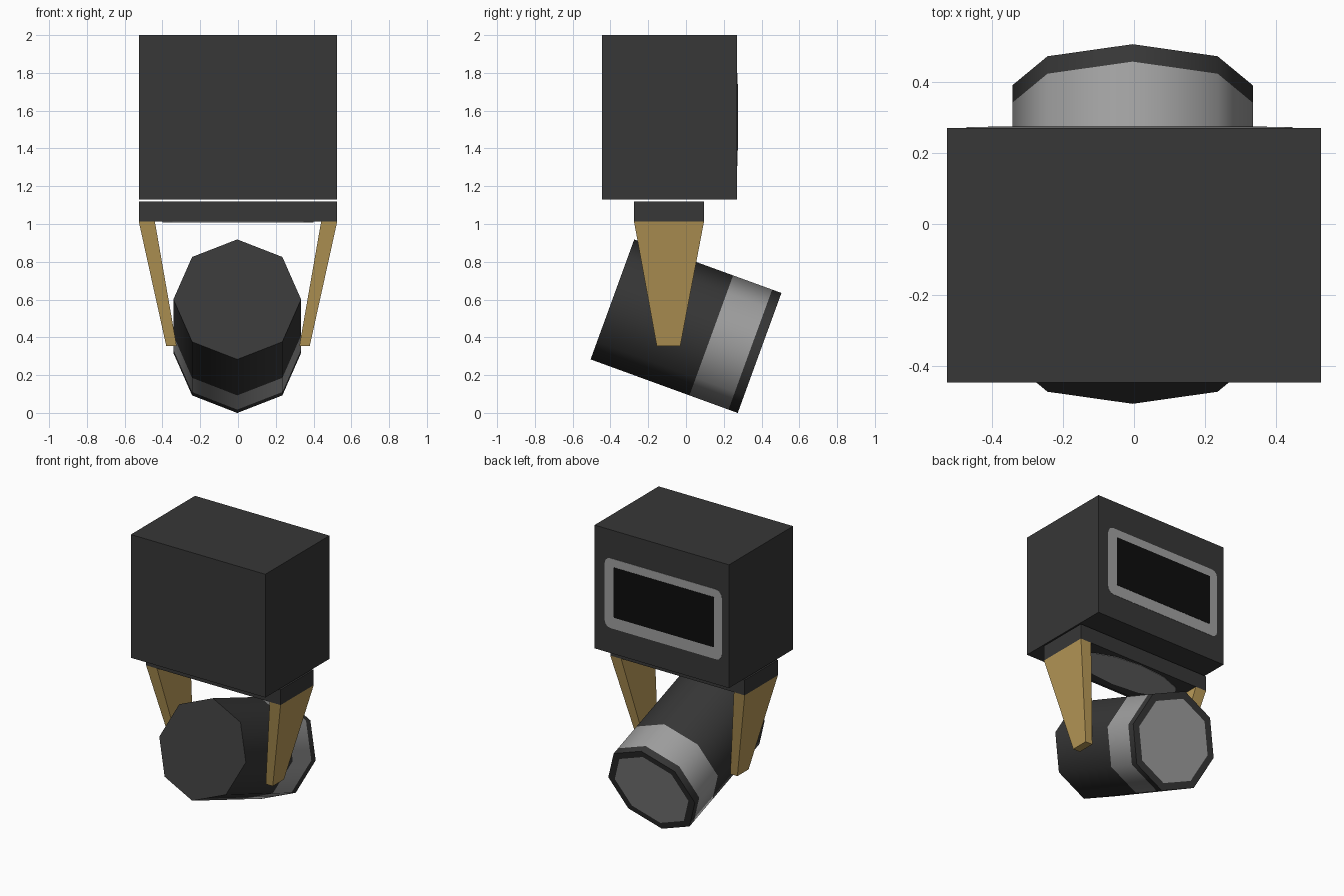
import bpy, bmesh, math
from mathutils import Vector

if "Cube" in bpy.data.objects:
    bpy.data.objects.remove(bpy.data.objects["Cube"])


def material(name, rgb):
    m = bpy.data.materials.new(name)
    m.diffuse_color = (*rgb, 1)
    m.use_nodes = True
    m.node_tree.nodes["Principled BSDF"].inputs["Base Color"].default_value = m.diffuse_color
    return m


DARK = material("charcoal", (0.038, 0.038, 0.038))
GREY = material("light_grey", (0.35, 0.35, 0.35))
BLACK = material("black", (0.004, 0.004, 0.004))
GOLD = material("brass", (0.485, 0.323, 0.098))


def loft(name, rings, mats, indices=None):
    """Closed solid through a list of point rings; indices colour each band, then both caps."""
    bm = bmesh.new()
    loops = [[bm.verts.new(p) for p in r] for r in rings]
    n = len(loops[0])
    indices = indices or [0] * (len(rings) + 1)
    for k, (a, b) in enumerate(zip(loops, loops[1:])):
        for i in range(n):
            f = bm.faces.new((a[i], a[(i + 1) % n], b[(i + 1) % n], b[i]))
            f.material_index = indices[k]
    for ring, idx in ((loops[0], indices[-2]), (loops[-1], indices[-1])):
        bm.faces.new(ring).material_index = idx
    bmesh.ops.recalc_face_normals(bm, faces=bm.faces)
    me = bpy.data.meshes.new(name)
    bm.to_mesh(me)
    bm.free()
    for m in mats:
        me.materials.append(m)
    ob = bpy.data.objects.new(name, me)
    bpy.context.collection.objects.link(ob)
    return ob


def rect(x0, x1, y0, y1, z):
    return [(x0, y0, z), (x1, y0, z), (x1, y1, z), (x0, y1, z)]


# upper housing and the yoke crossbar below it
loft("housing", [rect(-.525, .525, -.445, .27, 1.13), rect(-.525, .525, -.445, .27, 2)], [DARK])
loft("crossbar", [rect(-.525, .525, -.275, .095, 1.012), rect(-.525, .525, -.275, .095, 1.12)], [DARK])

# tapered yoke arms, mirrored
arm = loft("yoke_arms", [rect(.325, .38, -.155, -.03, .355), rect(.44, .525, -.275, .095, 1.012)], [GOLD])
arm.modifiers.new("mirror", 'MIRROR')


# display plates on the rear of the housing
def rear_plate(name, x0, x1, z0, z1, r, thick, mat):
    pts = []
    for cx, cz, start in ((x1 - r, z1 - r, 0), (x0 + r, z1 - r, 90), (x0 + r, z0 + r, 180), (x1 - r, z0 + r, 270)):
        for s in range(4):
            a = math.radians(start + 30 * s)
            pts.append((cx + r * math.cos(a), cz + r * math.sin(a)))
    loft(name, [[(x, y, z) for x, z in pts] for y in (.268, .27 + thick)], [mat])


rear_plate("display_frame", -.47, .445, 1.307, 1.80, .045, .002, GREY)
rear_plate("display_window", -.41, .373, 1.388, 1.742, .006, .004, BLACK)

# grey patch under the crossbar
patch = [(.40 * math.cos(a), -.07 + .15 * math.sin(a)) for a in (math.tau * i / 12 for i in range(12))]
loft("underside_patch", [[(x, y, z) for x, y in patch] for z in (1.009, 1.013)], [GREY])

# octagonal lamp barrel, tilted down towards the rear
T, R, L = math.radians(20), .338, .829
axis = Vector((0, math.cos(T), -math.sin(T)))
up = Vector((0, math.sin(T), math.cos(T)))
mid = Vector((-.004, 0, .459))


def octagon(d, r):
    return [mid + axis * (d - L / 2) + r * (up * math.cos(a) + Vector((1, 0, 0)) * math.sin(a))
            for a in (math.tau * i / 8 for i in range(8))]


# bands: body, grey collar, dark rim, rim face; caps: dark front, grey lens
barrel = loft("lamp_barrel",
              [octagon(0, R), octagon(.557, R), octagon(.777, R), octagon(L, R), octagon(L, R * .85)],
              [DARK, GREY], [0, 1, 0, 0, 0, 1])
bpy.context.view_layer.objects.active = barrel
barrel.select_set(True)
bpy.ops.object.shade_smooth_by_angle(angle=math.radians(50))
